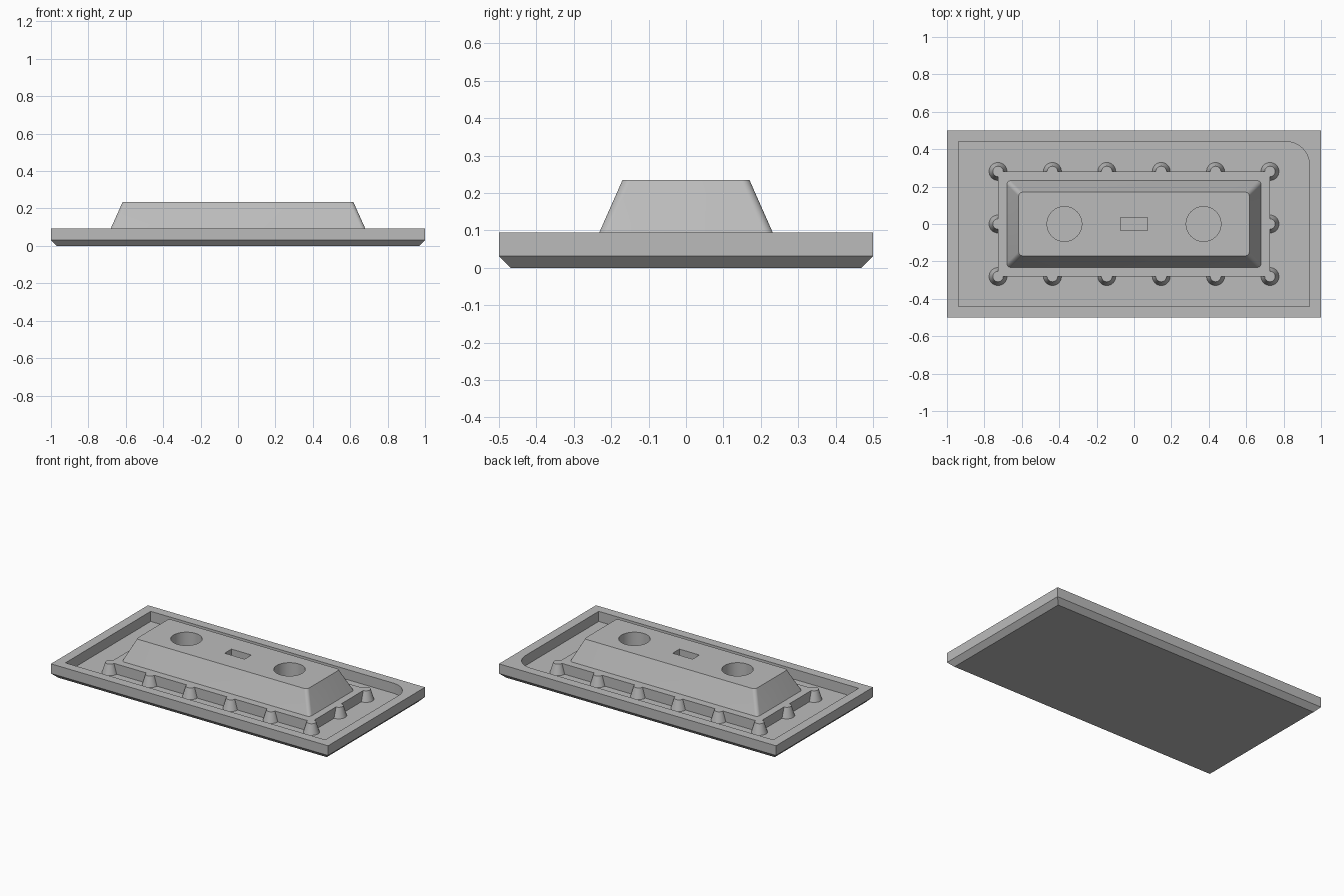
import bpy, bmesh, math
from math import pi, cos, sin

if "Cube" in bpy.data.objects:
    bpy.data.objects.remove(bpy.data.objects["Cube"], do_unlink=True)

RIM, FLOOR, TOP = 0.094, 0.028, 0.234

grey = bpy.data.materials.new("plain grey")
grey.use_nodes = True
colour = (0.5, 0.5, 0.5, 1)
grey.diffuse_color = colour
grey.node_tree.nodes["Principled BSDF"].inputs["Base Color"].default_value = colour


def outline(hx, hy, radii=(0, 0, 0, 0), steps=8):
    """Rectangle with a radius per corner, starting at +x +y, anticlockwise."""
    points = []
    for i, ((sx, sy), r) in enumerate(zip(((1, 1), (-1, 1), (-1, -1), (1, -1)), radii)):
        count = steps if r else 0
        for k in range(count + 1):
            a = i * pi / 2 + (k / count * pi / 2 if count else 0)
            points.append((sx * (hx - r) + r * cos(a), sy * (hy - r) + r * sin(a)))
    return points


def circle(r, n=40):
    return [(r * cos(2 * pi * k / n), r * sin(2 * pi * k / n)) for k in range(n)]


def loft(name, sections, at=(0, 0)):
    """Closed solid through matching outlines, each given with its height."""
    bm = bmesh.new()
    rings = [[bm.verts.new((x + at[0], y + at[1], z)) for x, y in pts] for z, pts in sections]
    bm.faces.new(rings[0][::-1])
    bm.faces.new(rings[-1])
    n = len(rings[0])
    for low, high in zip(rings, rings[1:]):
        for i in range(n):
            j = (i + 1) % n
            bm.faces.new((low[i], low[j], high[j], high[i]))
    mesh = bpy.data.meshes.new(name)
    bm.to_mesh(mesh)
    bm.free()
    mesh.materials.append(grey)
    obj = bpy.data.objects.new(name, mesh)
    bpy.context.collection.objects.link(obj)
    return obj


def combine(target, tools, operation):
    """Apply exact booleans and remove the tools."""
    for tool in tools:
        mod = target.modifiers.new(tool.name, "BOOLEAN")
        mod.object, mod.operation, mod.solver = tool, operation, "EXACT"
    graph = bpy.context.evaluated_depsgraph_get()
    mesh = bpy.data.meshes.new_from_object(target.evaluated_get(graph))
    target.modifiers.clear()
    target.data = mesh
    for tool in tools:
        bpy.data.objects.remove(tool, do_unlink=True)


# Tray with a chamfered underside and a recess with one rounded corner
tray = loft("tray", [(0, outline(0.969, 0.469)), (0.031, outline(1, 0.5)), (RIM, outline(1, 0.5))])
pocket = outline(0.938, 0.44, (0.125, 0, 0, 0), 16)
combine(tray, [loft("recess_cutter", [(FLOOR, pocket), (RIM + 0.1, pocket)])], "DIFFERENCE")

# Plinth with tapered pegs around its edge
PX, PY = 0.727, 0.281
base = outline(PX, PY)
plinth = loft("plinth", [(FLOOR, base), (RIM, base)])
spots = [(PX * (2 * i / 5 - 1), side * PY) for i in range(6) for side in (-1, 1)]
spots += [(-PX, 0), (PX, 0)]
pegs = [loft("peg", [(FLOOR, circle(0.048)), (RIM, circle(0.028))], spot) for spot in spots]
combine(plinth, pegs, "UNION")

# Sloped block with two round sockets and a central slot
soft = (0.022,) * 4
block = loft("sloped_block", [(RIM, outline(0.68, 0.232, soft)), (TOP, outline(0.617, 0.17, soft))])
cutters = [loft("socket_cutter", [(RIM + 0.003, circle(0.093, 64)), (TOP + 0.1, circle(0.093, 64))], (x, 0))
           for x in (-0.372, 0.372)]
slot = outline(0.072, 0.035)
cutters.append(loft("slot_cutter", [(TOP - 0.1, slot), (TOP + 0.1, slot)]))
combine(block, cutters, "DIFFERENCE")

# Smooth the round walls and keep the edges crisp
for obj in bpy.context.selected_objects:
    obj.select_set(False)
for obj in (tray, plinth, block):
    obj.select_set(True)
bpy.context.view_layer.objects.active = tray
bpy.ops.object.shade_smooth_by_angle(angle=math.radians(30))
